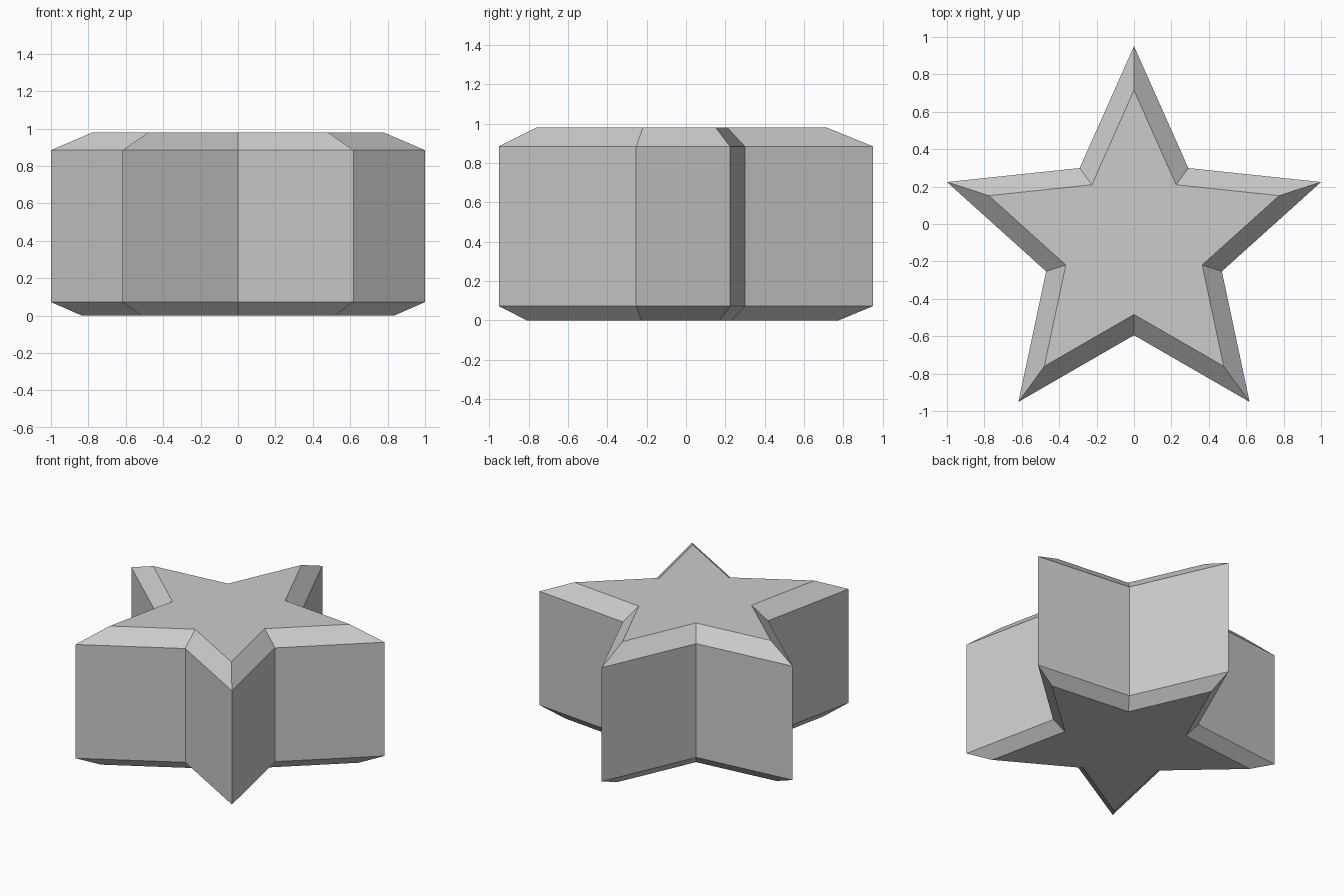
import bpy
import bmesh
from math import sin, cos, pi

if "Cube" in bpy.data.objects:
    bpy.data.objects.remove(bpy.data.objects["Cube"])

TIP_R, NOTCH_R = 1.0515, 0.494   # star tip and notch radii
CENTRE_Y = -0.1005               # centres the star's bounds on y = 0


def star_ring(bm, z, scale):
    """Ten vertices of a five-pointed star at height z."""
    ring = []
    for i in range(10):
        r = (NOTCH_R if i % 2 else TIP_R) * scale
        a = pi / 2 + i * pi / 5
        ring.append(bm.verts.new((r * cos(a), r * sin(a) + CENTRE_Y, z)))
    return ring


# Star block: stacked outlines give upright walls with sloped rims
bm = bmesh.new()
levels = [(0.0, 0.835), (0.072, 1.0), (0.884, 1.0), (0.98, 0.776)]
rings = [star_ring(bm, z, s) for z, s in levels]
for low, high in zip(rings, rings[1:]):
    for i in range(10):
        j = (i + 1) % 10
        bm.faces.new((low[i], low[j], high[j], high[i]))

# Flat bottom and top
bm.faces.new(rings[0][::-1])
bm.faces.new(rings[-1])

mesh = bpy.data.meshes.new("star_block")
bm.to_mesh(mesh)
bm.free()
star = bpy.data.objects.new("star_block", mesh)
bpy.context.collection.objects.link(star)
